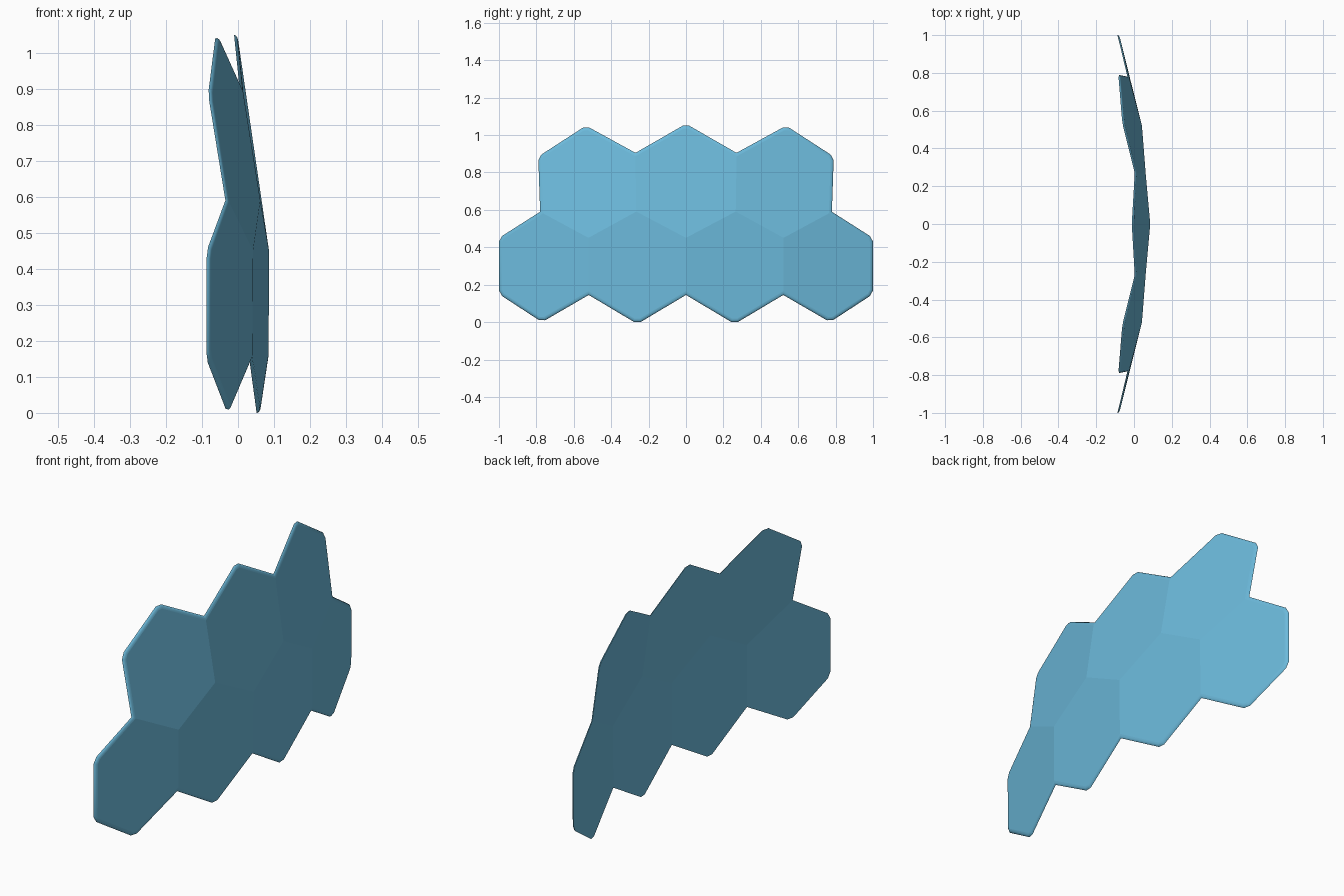
import bpy
import bmesh
from mathutils import Vector

cube = bpy.data.objects.get("Cube")
if cube:
    bpy.data.objects.remove(cube, do_unlink=True)

# Light blue finish for the whole screen
blue = bpy.data.materials.new("light_blue")
blue.use_nodes = True
colour = (0.15, 0.49, 0.71, 1)
blue.diffuse_color = colour
blue.node_tree.nodes["Principled BSDF"].inputs["Base Color"].default_value = colour

# Honeycomb corners on the +y half as (x, y, z), named by row and column
base = {0: Vector((.077, 0, .145)), 1: Vector((.053, .26, -.01)),
        2: Vector((.032, .52, .145)), 3: Vector((-.03, .77, 0)),
        4: Vector((-.088, 1, .15))}
middle = {0: Vector((.077, 0, .45)), 1: Vector((.053, .265, .59)),
          2: Vector((.033, .52, .45)), 3: Vector((-.035, .78, .59)),
          4: Vector((-.087, 1, .45))}
crown = {0: Vector((-.012, 0, 1.06)), 1: Vector((.004, .27, .905)),
         2: Vector((-.062, .535, 1.05)), 3: Vector((-.083, .79, .885))}

bm = bmesh.new()


def corner_row(row):
    """Create the corners of one row and their mirror images."""
    made = {}
    for i, p in row.items():
        made[i] = bm.verts.new(p)
        if i:
            made[-i] = bm.verts.new((p.x, -p.y, p.z))
    return made


def panel_row(low, high, starts):
    """Span hexagons between two rows of corners."""
    for s in starts:
        cols = range(s, s + 3)
        bm.faces.new([low[i] for i in cols] + [high[i] for i in reversed(cols)])


# Curved sheet: four panels below, three above
rows = [corner_row(r) for r in (base, middle, crown)]
panel_row(rows[0], rows[1], (-4, -2, 0, 2))
panel_row(rows[1], rows[2], (-3, -1, 1))
for f in bm.faces:
    f.normal_update()
    if f.normal.x < 0:
        f.normal_flip()

# Clipped free corners
free = [v for v in bm.verts if len(v.link_faces) == 1]
bmesh.ops.bevel(bm, geom=free, offset=.02, offset_type='OFFSET',
                segments=1, affect='VERTICES')
bm.normal_update()

# Flat back, and a front raised over a rounded rim
front = list(bm.faces)
copy = bmesh.ops.duplicate(bm, geom=bm.verts[:] + bm.edges[:] + front)
back = [g for g in copy["geom"] if isinstance(g, bmesh.types.BMFace)]
bmesh.ops.reverse_faces(bm, faces=back)
for width, rise in ((.004, .005), (.006, .003), (.008, .001)):
    rim = bmesh.ops.inset_region(bm, faces=front, thickness=width, depth=rise,
                                 use_boundary=True, use_even_offset=True)
    for f in rim["faces"]:
        f.smooth = True
bmesh.ops.remove_doubles(bm, verts=bm.verts[:], dist=.0001)

mesh = bpy.data.meshes.new("honeycomb_screen")
bm.to_mesh(mesh)
bm.free()
mesh.materials.append(blue)
screen = bpy.data.objects.new("honeycomb_screen", mesh)
bpy.context.collection.objects.link(screen)
